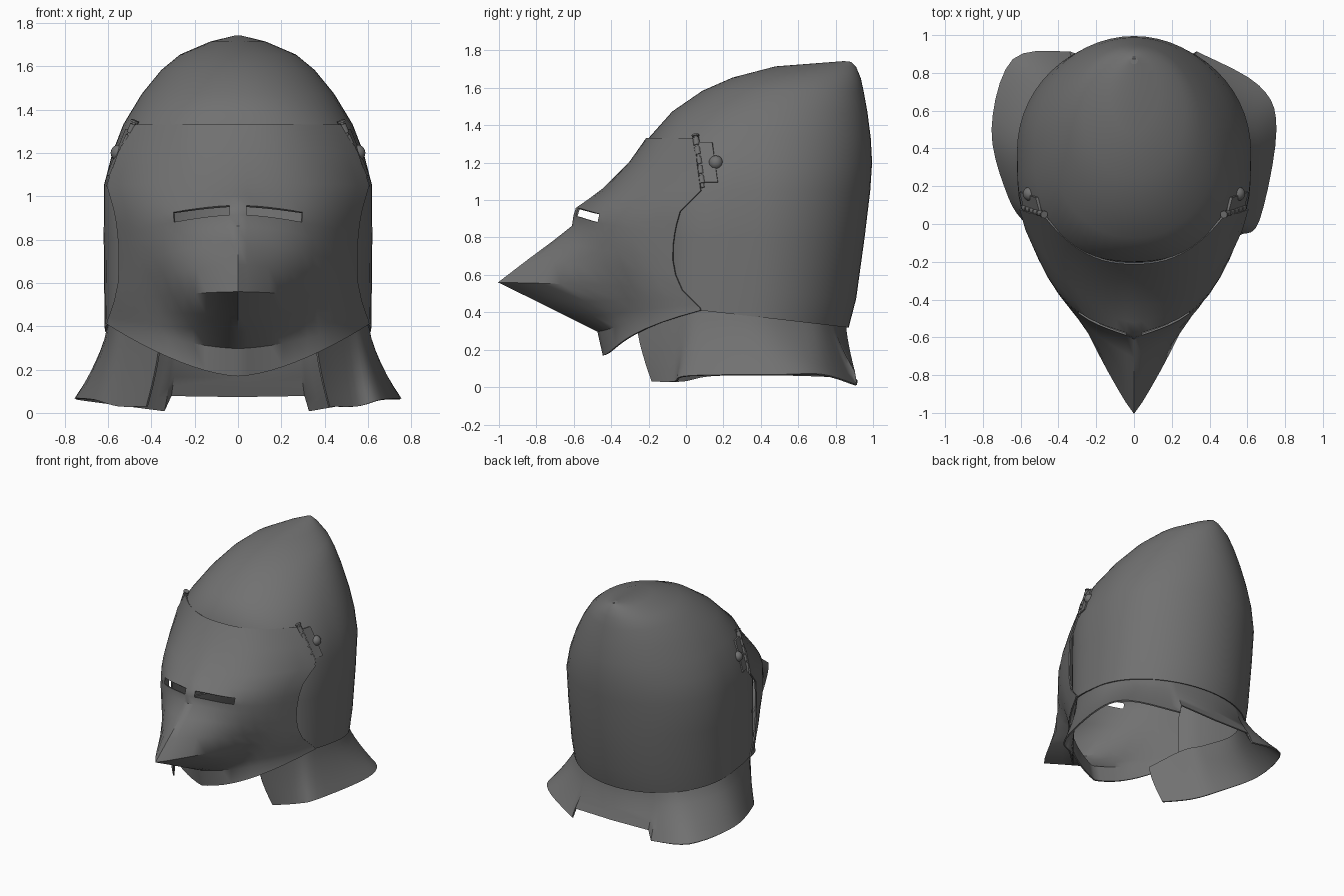
import bpy
import bmesh
import math
from mathutils import Vector

cube = bpy.data.objects.get("Cube")
if cube:
    bpy.data.objects.remove(cube, do_unlink=True)

steel = bpy.data.materials.new("dark steel")
steel.use_nodes = True
steel.diffuse_color = (0.165, 0.165, 0.165, 1)
steel.node_tree.nodes["Principled BSDF"].inputs["Base Color"].default_value = steel.diffuse_color


def finish(name, bm, thickness=0.0, angle=40):
    """Turn a bmesh into a smooth-shaded object, optionally a thin shell."""
    mesh = bpy.data.meshes.new(name)
    bm.to_mesh(mesh)
    bm.free()
    mesh.materials.append(steel)
    obj = bpy.data.objects.new(name, mesh)
    bpy.context.collection.objects.link(obj)
    bpy.ops.object.select_all(action='DESELECT')
    obj.select_set(True)
    bpy.context.view_layer.objects.active = obj
    if thickness:
        mod = obj.modifiers.new("Shell", 'SOLIDIFY')
        mod.thickness = thickness
        mod.offset = 0
        bpy.ops.object.modifier_apply(modifier=mod.name)
    bpy.ops.object.shade_smooth_by_angle(angle=math.radians(angle))
    return obj


def loft(bm, rows, closed=False, skip=lambda r, c: False):
    """Skin a grid of points; skip(row, column) leaves a hole."""
    grid = [[bm.verts.new(p) for p in row] for row in rows]
    count = len(grid[0])
    for r in range(len(grid) - 1):
        for c in range(count if closed else count - 1):
            if not skip(r, c):
                d = (c + 1) % count
                bm.faces.new((grid[r][c], grid[r][d], grid[r + 1][d], grid[r + 1][c]))
    return grid


# Skull: z, half width, front y, back y, front squareness, rim tilt
skull_rings = [
    (1.74, 0.015, 0.85, 0.88, 1, 0),
    (1.71, 0.125, 0.48, 0.905, 1, 0),
    (1.65, 0.265, 0.25, 0.93, 1, 0),
    (1.58, 0.35, 0.09, 0.945, 1, 0),
    (1.47, 0.44, -0.07, 0.965, 0.95, 0),
    (1.33, 0.525, -0.195, 0.983, 0.86, 0),
    (1.2, 0.575, -0.2, 0.99, 0.78, 0),
    (1.05, 0.614, -0.2, 0.98, 0.62, 0),
    (0.8, 0.615, -0.2, 0.95, 0.62, 0),
    (0.5, 0.612, -0.2, 0.905, 0.62, 0.06),
    (0.365, 0.61, -0.2, 0.865, 0.62, 0.115),
]
SIDES = 56


def skull_ring(z, half, front, back, square, tilt):
    mid, depth = (front + back) / 2, (back - front) / 2
    ring = []
    for i in range(SIDES):
        a = math.tau * i / SIDES
        s, c = math.sin(a), math.cos(a)
        e = square if c > 0 else 1
        x = half * math.copysign(abs(s) ** e, s)
        y = mid - depth * math.copysign(abs(c) ** e, c)
        ring.append((x, y, z + tilt * (0.47 - y)))
    return ring


bm = bmesh.new()
grid = loft(bm, [skull_ring(*r) for r in skull_rings], closed=True)
bm.faces.new(grid[0])
# Face opening
opening = [f for f in bm.faces
           if f.calc_center_median().z < 1.26 and f.calc_center_median().y < -0.08]
bmesh.ops.delete(bm, geom=opening, context='FACES')
finish("skull", bm, 0.01)

# Visor: centre z, edge z, edge x, edge y, face y, muzzle length, muzzle half width
visor_rows = [
    (1.33, 1.33, 0.478, 0.05, -0.208, 0, 0.3),
    (1.2, 1.2, 0.55, 0.06, -0.3, 0, 0.3),
    (1.06, 1.05, 0.602, 0.08, -0.44, 0, 0.3),
    (1.0, 0.94, 0.57, -0.03, -0.52, 0, 0.3),
    (0.955, 0.87, 0.557, -0.05, -0.585, 0, 0.3),
    (0.915, 0.82, 0.552, -0.06, -0.597, 0, 0.3),
    (0.86, 0.76, 0.546, -0.068, -0.605, 0, 0.4),
    (0.78, 0.68, 0.546, -0.07, -0.585, 0.12, 0.4),
    (0.68, 0.6, 0.55, -0.055, -0.54, 0.30, 0.38),
    (0.56, 0.52, 0.567, -0.02, -0.49, 0.51, 0.34),
    (0.46, 0.47, 0.583, 0.03, -0.46, 0.33, 0.32),
    (0.38, 0.44, 0.594, 0.06, -0.44, 0.19, 0.3),
    (0.30, 0.425, 0.6, 0.075, -0.42, 0.05, 0.3),
    (0.17, 0.41, 0.602, 0.08, -0.44, 0, 0.3),
]
half_steps = [0.07, 0.16, 0.25, 0.34, 0.43, 0.53, 0.62, 0.72, 0.82, 0.91, 1]
steps = [-s for s in reversed(half_steps)] + [0] + half_steps
SLIT_ROW = 4


def visor_row(zc, ze, xe, ye, face, muzzle, width):
    # The rounded brow turns into a keeled face lower down
    keel = 0.33 * min(1, max(0, (1.15 - zc) / 0.2))
    row = []
    for s in steps:
        t = abs(s)
        x = xe * s
        y = face + (ye - face) * (keel * t + (1 - keel) * t ** (2.4 + 4 * keel))
        y -= muzzle * max(0, 1 - (abs(x) / width) ** 1.1)
        row.append((x, y, zc + (ze - zc) * t ** 1.6))
    return row


def eye_slit(r, c):
    middle = abs(steps[c] + steps[c + 1]) / 2
    return r == SLIT_ROW and 0.07 < middle < 0.53


bm = bmesh.new()
loft(bm, [visor_row(*r) for r in visor_rows], skip=eye_slit)
finish("visor", bm, 0.01)

# Neck collar: edges run from the front end round to a raised step at the back
upper = [(0.36, -0.26, 0.33), (0.5, -0.05, 0.43), (0.572, 0.1, 0.43), (0.592, 0.4, 0.39),
         (0.45, 0.67, 0.36), (0.3, 0.78, 0.345), (0.28, 0.785, 0.345), (0, 0.85, 0.34)]
left_hem = [(0.42, -0.18, 0.03), (0.55, -0.06, 0.03), (0.66, 0.02, 0.06), (0.75, 0.5, 0.065),
            (0.66, 0.73, 0.065), (0.33, 0.91, 0.01), (0.31, 0.9, 0.08), (0, 0.9, 0.075)]
right_hem = [(-0.42, -0.18, 0.03), (-0.55, -0.02, 0.03), (-0.66, 0.14, 0.06), (-0.75, 0.5, 0.065),
             (-0.64, 0.87, 0.05), (-0.34, 0.91, 0.01), (-0.31, 0.9, 0.08), (0, 0.9, 0.075)]
STEP = 5


def smooth_edge(points):
    """Spline up to the step, straight from there to the middle of the back."""
    pts = [Vector(p) for p in points]
    out = []
    for i in range(STEP):
        a, b = pts[i], pts[i + 1]
        tan_a = (b - pts[max(i - 1, 0)]) / 2
        tan_b = (pts[min(i + 2, STEP)] - a) / 2
        for k in range(5):
            t = k / 5
            bend = t * (1 - t) * ((1 - t) * (tan_a - (b - a)) - t * (tan_b - (b - a)))
            out.append(a.lerp(b, t) + bend)
    return out + pts[STEP:]


def round_trip(left, right):
    return smooth_edge(left) + list(reversed(smooth_edge(right)[:-1]))


top_edge = round_trip(upper, [(-x, y, z) for x, y, z in upper])
hem = round_trip(left_hem, right_hem)
rows = []
for k in range(7):
    t = k / 6
    row = []
    for a, b in zip(top_edge, hem):
        p = a.lerp(b, t ** 1.4)      # flares outward toward the hem
        p.z = a.z + (b.z - a.z) * t
        row.append(p)
    rows.append(row)
bm = bmesh.new()
loft(bm, rows)
finish("neck_collar", bm, 0.01)


def rod(name, a, b, radius, sides=10):
    a, b = Vector(a), Vector(b)
    bm = bmesh.new()
    bmesh.ops.create_cone(bm, cap_ends=True, segments=sides, radius1=radius,
                          radius2=radius, depth=(b - a).length)
    turn = (b - a).to_track_quat('Z', 'Y').to_matrix().to_4x4()
    turn.translation = (a + b) / 2
    bm.transform(turn)
    return finish(name, bm)


# Visor hinges on both sides
for side, label in ((1, "left"), (-1, "right")):
    top = Vector((side * 0.475, 0.05, 1.35))
    low = Vector((side * 0.59, 0.09, 1.065))
    rod(label + "_hinge_pin", top, low, 0.01)
    for k in range(5):
        a, b = top.lerp(low, 0.06 + k * 0.18), top.lerp(low, 0.2 + k * 0.18)
        rod(f"{label}_hinge_knuckle_{k + 1}", a, b, 0.017)
    rod(label + "_pin_head", top, top.lerp(low, 0.03), 0.02)

    # Hinge leaf lying on the skull
    bm = bmesh.new()
    inner = [top.lerp(low, t) for t in (0.15, 0.9)]
    outer = [p + Vector((side * 0.022, 0.085, 0.0)) for p in inner]
    loft(bm, [inner, outer])
    finish(label + "_hinge_leaf", bm, 0.014)

    # Domed rivet
    bm = bmesh.new()
    bmesh.ops.create_uvsphere(bm, u_segments=16, v_segments=10, radius=0.038)
    bmesh.ops.translate(bm, verts=bm.verts, vec=(side * 0.55, 0.16, 1.2))
    finish(label + "_rivet", bm)
